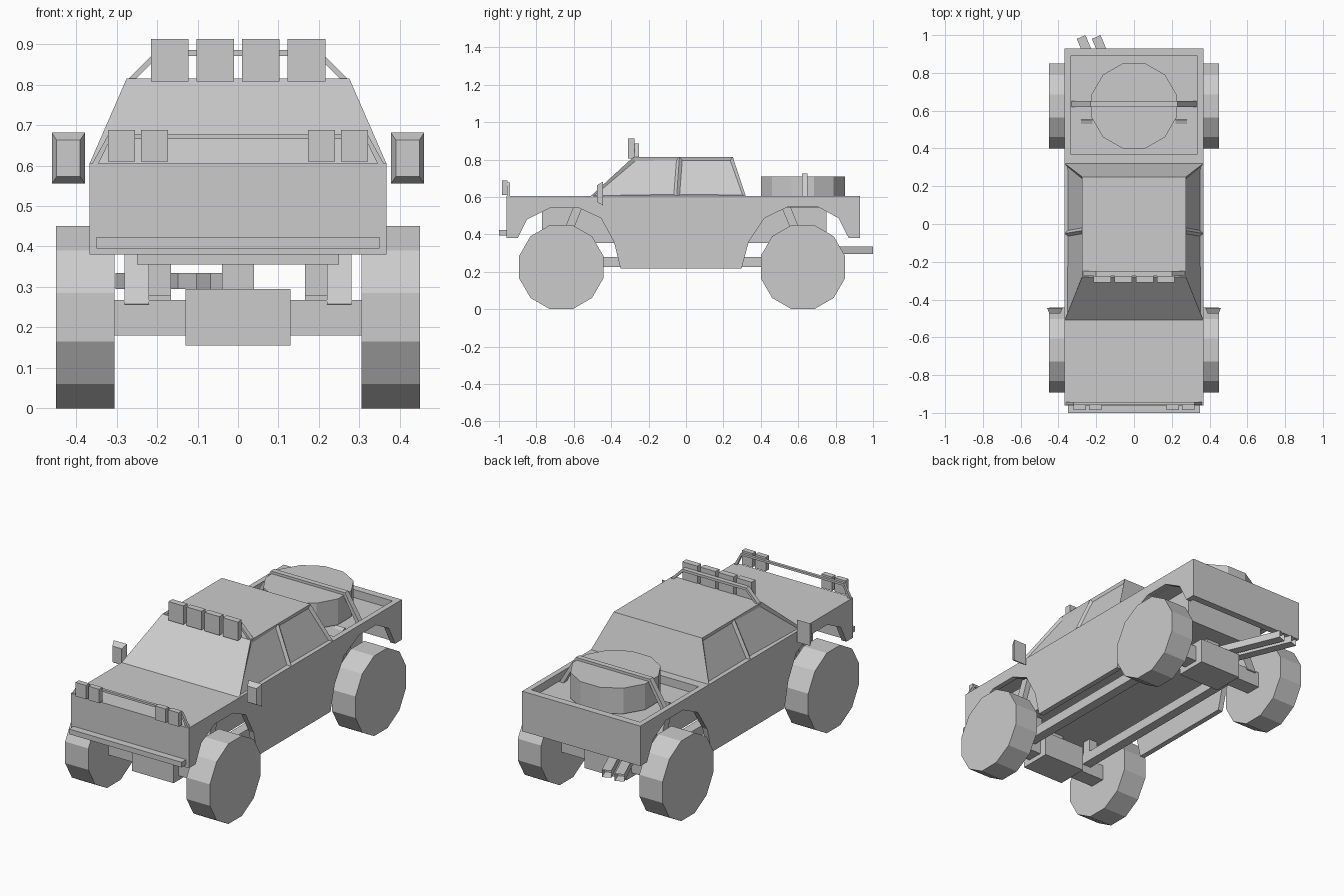
import bpy, bmesh, math
from mathutils import Vector

if "Cube" in bpy.data.objects:
    bpy.data.objects.remove(bpy.data.objects["Cube"])


def finish(name, bm):
    bmesh.ops.recalc_face_normals(bm, faces=bm.faces)
    me = bpy.data.meshes.new(name)
    bm.to_mesh(me)
    bm.free()
    ob = bpy.data.objects.new(name, me)
    bpy.context.collection.objects.link(ob)
    return ob


def frustum(name, low, high):
    """Solid between two rectangles, each (x0, x1, y0, y1, z)."""
    bm = bmesh.new()
    rings = []
    for x0, x1, y0, y1, z in (low, high):
        rings.append([bm.verts.new(p) for p in
                      ((x0, y0, z), (x1, y0, z), (x1, y1, z), (x0, y1, z))])
    a, b = rings
    bm.faces.new(a)
    bm.faces.new(b)
    for i in range(4):
        j = (i + 1) % 4
        bm.faces.new((a[i], a[j], b[j], b[i]))
    return finish(name, bm)


def box(name, x0, x1, y0, y1, z0, z1):
    return frustum(name, (x0, x1, y0, y1, z0), (x0, x1, y0, y1, z1))


def beam(name, a, b, w, h):
    """Rectangular bar from a to b."""
    a, b = Vector(a), Vector(b)
    ob = box(name, -w / 2, w / 2, -h / 2, h / 2, 0, (b - a).length)
    ob.rotation_mode = 'QUATERNION'
    ob.rotation_quaternion = (b - a).to_track_quat('Z', 'Y')
    ob.location = a
    return ob


def extrude(name, pts, offset):
    bm = bmesh.new()
    f = bm.faces.new([bm.verts.new(p) for p in pts])
    ext = bmesh.ops.extrude_face_region(bm, geom=[f], use_keep_orig=True)
    bmesh.ops.translate(bm, vec=offset, verts=[
        v for v in ext['geom'] if isinstance(v, bmesh.types.BMVert)])
    return finish(name, bm)


def tyre(name, loc, sideways):
    """Twelve-sided wheel with a flat resting on the ground."""
    r = 0.225 / math.cos(math.pi / 12)
    pts = []
    for i in range(12):
        t = math.pi / 12 + i * math.pi / 6
        u, v = r * math.cos(t), r * math.sin(t)
        pts.append((-0.0725, u, v) if sideways else (u, v, -0.0725))
    ob = extrude(name, pts, (0.145, 0, 0) if sideways else (0, 0, 0.145))
    ob.location = loc
    return ob


def hoop(name, y0, y1, outer, t):
    """Flat arch bar: outer is (foot x, foot z, top x, top z)."""
    fx, fz, tx, tz = outer
    pts = [(-fx, fz), (-tx, tz), (tx, tz), (fx, fz),
           (fx - t * 1.3, fz), (tx - t * 0.4, tz - t), (-tx + t * 0.4, tz - t), (-fx + t * 1.3, fz)]
    return extrude(name, [(x, y0, z) for x, z in pts], (0, y1 - y0, 0))


# body side panels with wheel arches
side = [(-0.96, 0.605), (-0.96, 0.38), (-0.90, 0.38), (-0.85, 0.48), (-0.73, 0.54),
        (-0.57, 0.54), (-0.455, 0.487), (-0.385, 0.36), (-0.35, 0.217), (0.297, 0.217),
        (0.335, 0.36), (0.42, 0.487), (0.55, 0.55), (0.70, 0.55), (0.815, 0.487),
        (0.87, 0.38), (0.93, 0.38), (0.93, 0.605)]
for x in (-0.367, 0.337):
    extrude('body_side', [(x, y, z) for y, z in side], (0.03, 0, 0))

# nose, hood, bed and chassis
box('nose_panel', -0.337, 0.337, -0.96, -0.92, 0.38, 0.605)
box('hood', -0.337, 0.337, -0.92, -0.45, 0.575, 0.605)
box('tailgate', -0.337, 0.337, 0.89, 0.93, 0.38, 0.605)
box('bed_floor', -0.337, 0.337, 0.32, 0.89, 0.545, 0.56)
box('bed_front_wall', -0.337, 0.337, 0.30, 0.37, 0.545, 0.605)
box('chassis', -0.25, 0.25, -0.77, 0.75, 0.355, 0.55)

# cab with two shallow windows on each side
cab = frustum('cab', (-0.367, 0.367, -0.51, 0.32, 0.604), (-0.275, 0.275, -0.28, 0.25, 0.815))
bm = bmesh.new()
bm.from_mesh(cab.data)
long_edges = [e for e in bm.edges
              if abs(e.verts[0].co.x - e.verts[1].co.x) < 1e-4]
new = bmesh.ops.subdivide_edges(bm, edges=long_edges, cuts=1)
for v in new['geom_inner']:
    if isinstance(v, bmesh.types.BMVert):
        v.co.y = -0.05 if v.co.z < 0.7 else -0.035
bm.normal_update()
panes = [f for f in bm.faces if abs(f.normal.x) > 0.6]
bmesh.ops.inset_individual(bm, faces=panes, thickness=0.022, depth=-0.012)
bm.to_mesh(cab.data)
bm.free()

# wheels, axles and suspension
for y, end, d in ((-0.667, 'front', 1), (0.625, 'rear', -1)):
    box(end + '_axle', -0.31, 0.31, y - 0.045, y + 0.045, 0.18, 0.268)
    box(end + '_differential', -0.13, 0.13, y - 0.09, y + 0.09, 0.155, 0.295)
    box(end + '_center_mount', -0.04, 0.04, y - 0.03, y + 0.03, 0.29, 0.36)
    for s in (-1, 1):
        tyre(end + '_wheel', (s * 0.3775, y, 0.225), True)
        beam(end + '_shock', (s * 0.25, y - d * 0.03, 0.25),
             (s * 0.25, y + d * 0.095, 0.56), 0.06, 0.045)
        box(end + '_axle_post', s * 0.1925 - 0.0275, s * 0.1925 + 0.0275,
            y + d * 0.05, y + d * 0.10, 0.225, 0.36)
for s in (-1, 1):
    box('frame_rail', s * 0.1925 - 0.0275, s * 0.1925 + 0.0275, -0.65, 0.61, 0.225, 0.28)

# twin exhaust pipes, open at the back
for x in (-0.28, -0.2):
    pipe = beam('exhaust_pipe', (x + 0.155, 0.62, 0.315), (x, 0.99, 0.315), 0.05, 0.04)
    bm = bmesh.new()
    bm.from_mesh(pipe.data)
    tip = [f for f in bm.faces if f.calc_center_median().z > 0.39]
    bmesh.ops.inset_region(bm, faces=tip, thickness=0.009)
    bmesh.ops.translate(bm, vec=(0, 0, -0.05), verts=tip[0].verts)
    bm.to_mesh(pipe.data)
    bm.free()

# spare wheel and roll bar in the bed
tyre('spare_wheel', (0, 0.625, 0.638), False)
hoop('roll_bar', 0.62, 0.65, (0.332, 0.56, 0.23, 0.725), 0.02)

# roof lights
hoop('roof_light_bar', -0.275, -0.25, (0.275, 0.81, 0.20, 0.885), 0.014)
for i in range(4):
    x = -0.169 + i * 0.1127
    box('roof_lamp', x - 0.0465, x + 0.0465, -0.31, -0.275, 0.807, 0.912)

# front lamps, bumper and mirrors
hoop('front_light_bar', -0.958, -0.942, (0.36, 0.605, 0.32, 0.677), 0.012)
box('front_bumper', -0.35, 0.35, -1.0, -0.955, 0.395, 0.424)
for s in (-1, 1):
    for x in (0.206, 0.288):
        box('front_lamp', s * x - 0.033, s * x + 0.033, -0.985, -0.955, 0.61, 0.688)
    m = frustum('side_mirror', (-0.041, 0.041, -0.063, 0.063, 0), (-0.029, 0.029, -0.045, 0.045, 0.03))
    m.rotation_euler = (math.pi / 2, 0, 0)
    m.location = (s * 0.419, -0.445, 0.618)
